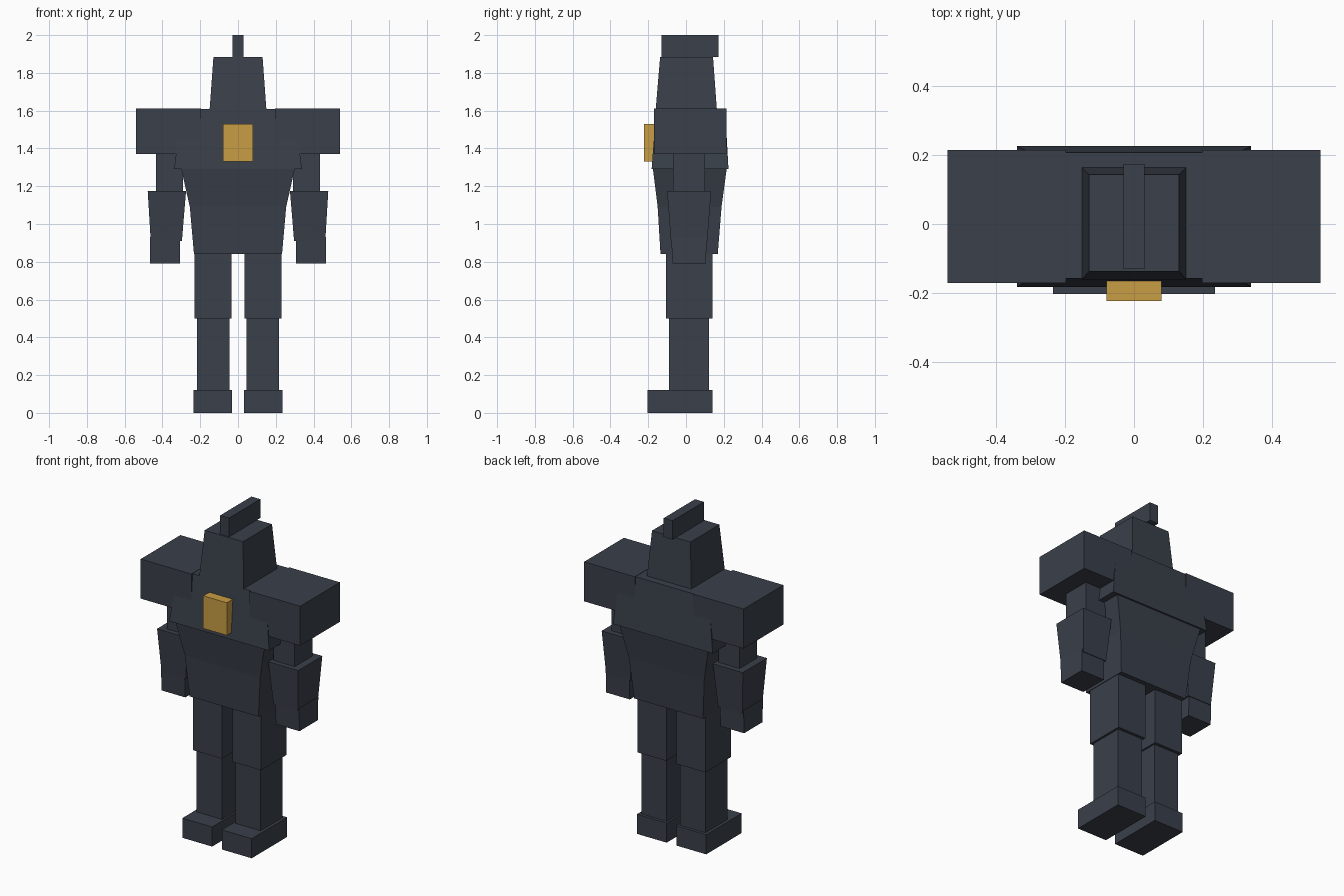
import bpy

if "Cube" in bpy.data.objects:
    bpy.data.objects.remove(bpy.data.objects["Cube"])


def material(name, color):
    m = bpy.data.materials.new(name)
    m.diffuse_color = (*color, 1)
    m.use_nodes = True
    m.node_tree.nodes["Principled BSDF"].inputs["Base Color"].default_value = m.diffuse_color
    return m


SLATE = material("dark_slate", (0.042, 0.051, 0.069))
GOLD = material("gold", (0.58, 0.34, 0.06))


def loft(name, rings, mat=SLATE):
    """Closed block through rectangular rings (z, x0, x1, y0, y1), bottom to top."""
    verts, faces = [], [(3, 2, 1, 0)]
    for z, x0, x1, y0, y1 in rings:
        verts += [(x0, y0, z), (x1, y0, z), (x1, y1, z), (x0, y1, z)]
    for r in range(len(rings) - 1):
        a = 4 * r
        for i in range(4):
            j = (i + 1) % 4
            faces.append((a + i, a + j, a + 4 + j, a + 4 + i))
    t = 4 * (len(rings) - 1)
    faces.append((t, t + 1, t + 2, t + 3))
    mesh = bpy.data.meshes.new(name)
    mesh.from_pydata(verts, [], faces)
    mesh.materials.append(mat)
    obj = bpy.data.objects.new(name, mesh)
    bpy.context.collection.objects.link(obj)
    return obj


def box(name, x0, x1, y0, y1, z0, z1, mat=SLATE):
    return loft(name, [(z0, x0, x1, y0, y1), (z1, x0, x1, y0, y1)], mat)


def mirrored(obj):
    obj.modifiers.new("Mirror", 'MIRROR').use_mirror_merge = False


# Head and crest
loft("head", [(1.61, -0.15, 0.15, -0.16, 0.163), (1.885, -0.13, 0.13, -0.137, 0.143)])
box("crest", -0.03, 0.03, -0.13, 0.173, 1.885, 2.0)

# Torso: flared chest over a tapering abdomen, with a chest plate
loft("chest", [(1.29, -0.338, 0.338, -0.182, 0.225), (1.61, -0.30, 0.30, -0.158, 0.207)])
loft("abdomen", [(0.84, -0.233, 0.233, -0.135, 0.168),
                 (1.09, -0.255, 0.255, -0.15, 0.188),
                 (1.29, -0.30, 0.30, -0.175, 0.215)])
box("chest_plate", -0.08, 0.08, -0.222, -0.165, 1.33, 1.53, GOLD)

# Arms
mirrored(box("shoulder", 0.197, 0.54, -0.17, 0.214, 1.37, 1.612))
mirrored(box("upper_arm", 0.29, 0.433, -0.07, 0.10, 1.17, 1.37))
mirrored(loft("forearm", [(0.91, 0.297, 0.462, -0.08, 0.113),
                          (1.175, 0.275, 0.478, -0.10, 0.133)]))
mirrored(loft("hand", [(0.79, 0.307, 0.467, -0.072, 0.105),
                       (0.93, 0.307, 0.467, -0.078, 0.11)]))

# Legs
mirrored(box("upper_leg", 0.035, 0.23, -0.105, 0.14, 0.5, 0.84))
mirrored(box("lower_leg", 0.045, 0.217, -0.09, 0.122, 0.12, 0.5))
mirrored(box("foot", 0.033, 0.235, -0.203, 0.14, 0.0, 0.12))
